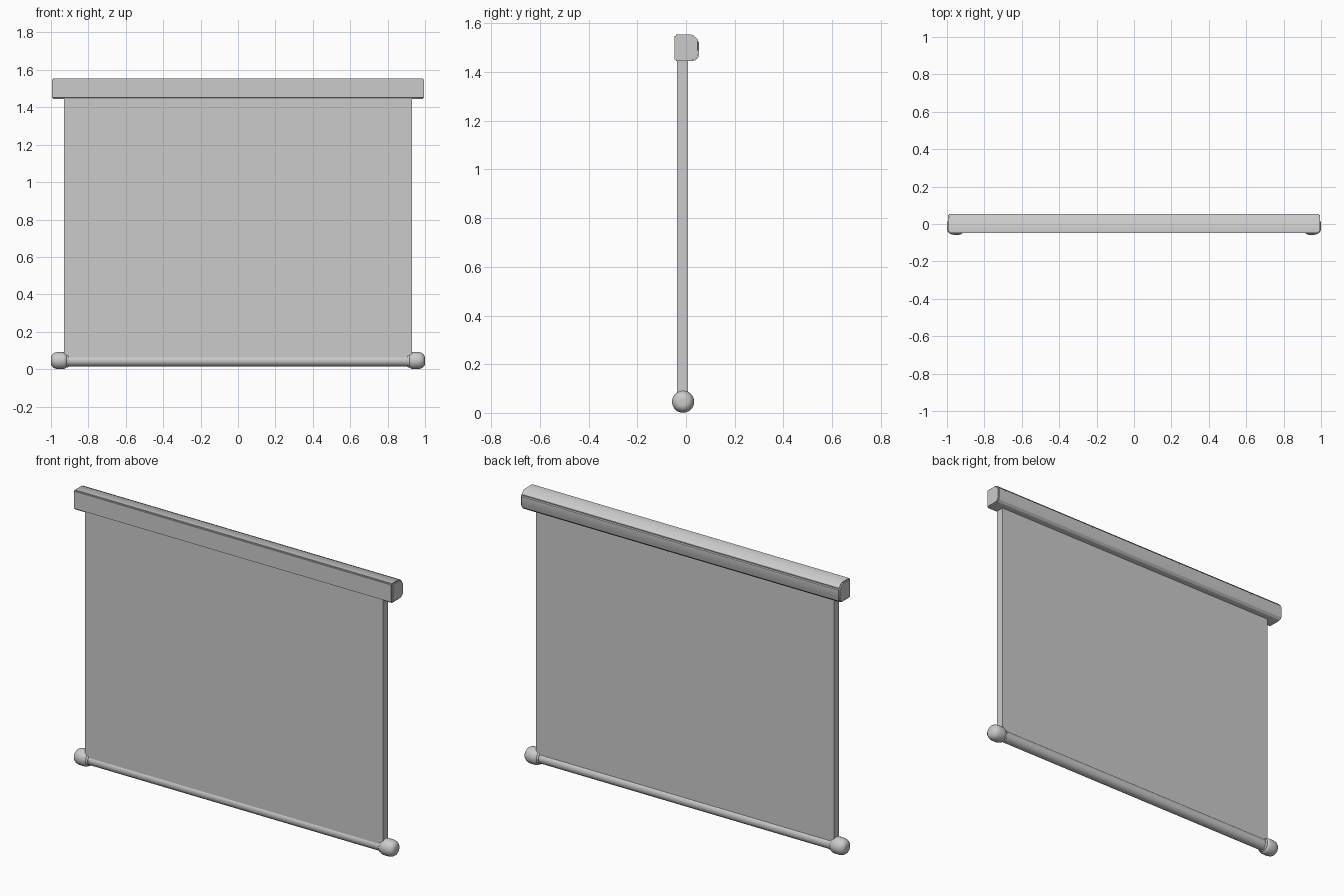
import bpy, bmesh, math
from mathutils import Vector, Matrix

cube = bpy.data.objects.get("Cube")
if cube:
    bpy.data.objects.remove(cube, do_unlink=True)

grey = bpy.data.materials.new("light grey")
grey.use_nodes = True
colour = (0.6, 0.6, 0.6, 1)
grey.diffuse_color = colour
grey.node_tree.nodes["Principled BSDF"].inputs["Base Color"].default_value = colour

ROD_Y, ROD_Z = -0.012, 0.046


def finish(name, bm, smooth=None):
    bmesh.ops.recalc_face_normals(bm, faces=bm.faces)
    mesh = bpy.data.meshes.new(name)
    bm.to_mesh(mesh)
    bm.free()
    mesh.materials.append(grey)
    ob = bpy.data.objects.new(name, mesh)
    bpy.context.collection.objects.link(ob)
    if smooth:
        bpy.ops.object.select_all(action='DESELECT')
        ob.select_set(True)
        bpy.context.view_layer.objects.active = ob
        bpy.ops.object.shade_smooth_by_angle(angle=math.radians(smooth))
    return ob


def lathe(name, profile, side=1):
    """Revolve (x, radius) points about the rod axis."""
    bm = bmesh.new()
    verts = [bm.verts.new((side * x, ROD_Y, ROD_Z + r)) for x, r in profile]
    edges = [bm.edges.new(pair) for pair in zip(verts, verts[1:])]
    bmesh.ops.spin(bm, geom=verts + edges, cent=(0, ROD_Y, ROD_Z), axis=(1, 0, 0),
                   angle=math.tau, steps=32, use_merge=True)
    bmesh.ops.remove_doubles(bm, verts=bm.verts, dist=1e-5)
    return finish(name, bm, 40)


# Housing: chamfered profile extruded along x, with softened edges
bm = bmesh.new()
outline = [(-0.047, 1.445), (0.03, 1.445), (0.046, 1.452), (0.054, 1.468),
           (0.054, 1.528), (0.027, 1.555), (-0.047, 1.555)]
face = bm.faces.new([bm.verts.new((-0.995, y, z)) for y, z in outline])
ext = bmesh.ops.extrude_face_region(bm, geom=[face])
bmesh.ops.translate(bm, vec=(1.99, 0, 0),
                    verts=[v for v in ext["geom"] if isinstance(v, bmesh.types.BMVert)])
bmesh.ops.bevel(bm, geom=bm.edges[:], offset=0.006, segments=2,
                affect='EDGES', clamp_overlap=True)
finish("housing", bm, 50)

# Screen panel, running from inside the housing down into the rod
bm = bmesh.new()
top, bottom = 1.5, ROD_Z
bmesh.ops.create_cube(bm, size=1, matrix=Matrix.LocRotScale(
    Vector((0, -0.0145, (top + bottom) / 2)), None, Vector((1.86, 0.046, top - bottom))))
finish("screen", bm)

# Bottom rod
lathe("bottom_rod", [(-0.93, 0), (-0.93, 0.031), (0.93, 0.031), (0.93, 0)])

# Rounded end knobs with a narrow collar
knob = [(0.907, 0), (0.907, 0.034), (0.911, 0.037), (0.917, 0.037), (0.922, 0.042),
        (0.932, 0.0455), (0.965, 0.0455), (0.98, 0.042), (0.991, 0.035),
        (0.998, 0.025), (1.0, 0.015), (1.0, 0)]
for label, side in (("left", 1), ("right", -1)):
    lathe(label + "_knob", knob, side)
